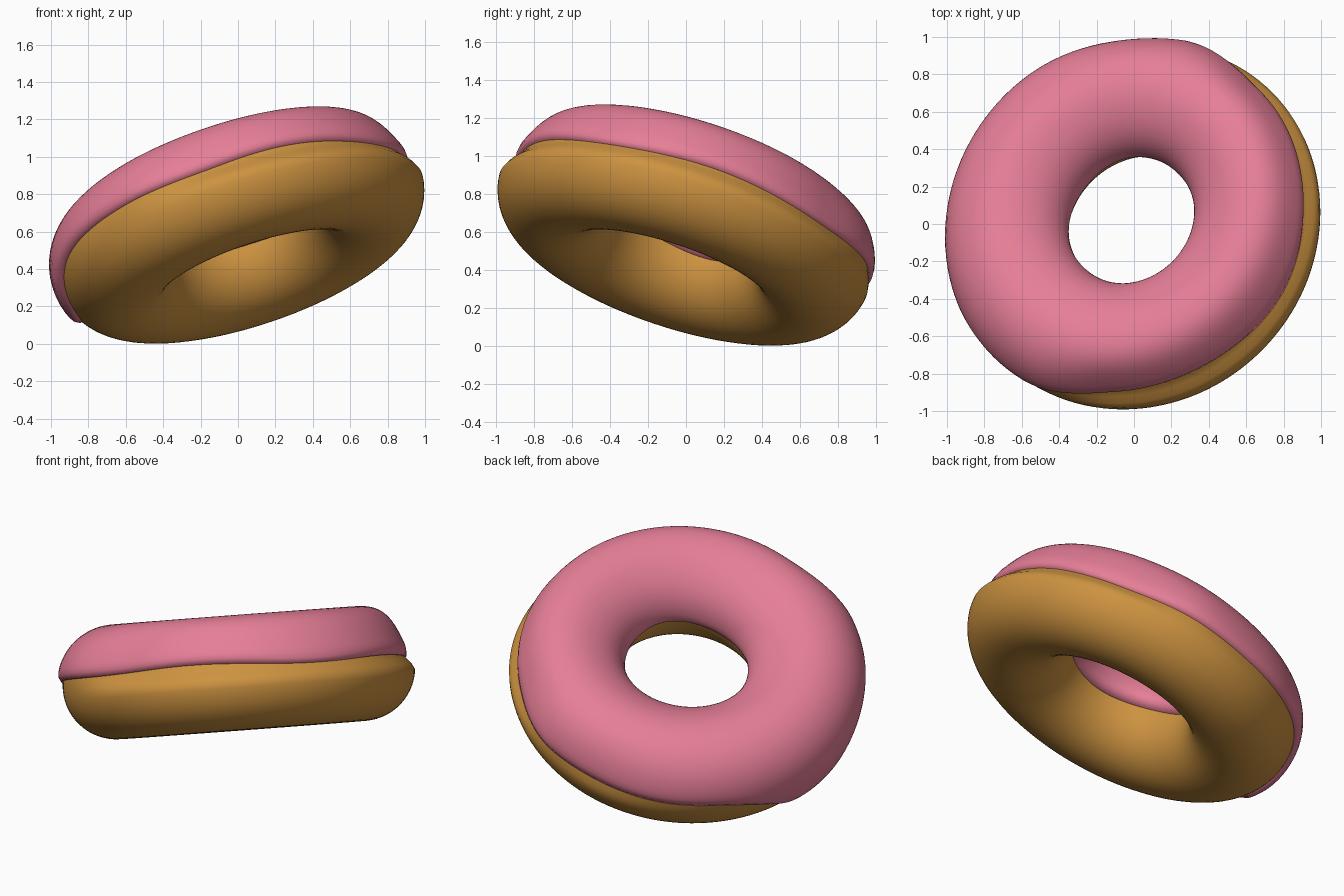
import bpy, bmesh, math
from mathutils import Matrix, Vector

if "Cube" in bpy.data.objects:
    bpy.data.objects.remove(bpy.data.objects["Cube"])

R, r, TH = 0.71, 0.31, 0.03          # ring radius, tube radius, icing thickness
TILT = math.radians(25.5)
FRAME = Matrix.Translation((0.01, -0.005, 0.617)) @ Matrix.Rotation(-TILT, 4, Vector((1, 1, 0)).normalized())
SEG = 120


def material(name, col):
    m = bpy.data.materials.new(name)
    m.diffuse_color = (*col, 1)
    m.use_nodes = True
    m.node_tree.nodes["Principled BSDF"].inputs["Base Color"].default_value = m.diffuse_color
    return m


def ring_mesh(name, section, mat):
    """Sweep section(theta) -> [(radius, height)] round the ring axis as a closed tube."""
    bm = bmesh.new()
    rings = []
    for i in range(SEG):
        t = 2 * math.pi * i / SEG
        rings.append([bm.verts.new(FRAME @ Vector((p * math.cos(t), p * math.sin(t), h)))
                      for p, h in section(t)])
    n = len(rings[0])
    for i in range(SEG):
        a, b = rings[i], rings[(i + 1) % SEG]
        for j in range(n):
            k = (j + 1) % n
            bm.faces.new((a[j], b[j], b[k], a[k]))
    bmesh.ops.recalc_face_normals(bm, faces=bm.faces)
    me = bpy.data.meshes.new(name)
    bm.to_mesh(me)
    bm.free()
    me.materials.append(mat)
    ob = bpy.data.objects.new(name, me)
    bpy.context.collection.objects.link(ob)
    for p in me.polygons:
        p.use_smooth = True
    return ob


def smooth(a, b, x):
    u = max(0.0, min(1.0, (x - a) / (b - a)))
    return u * u * (3 - 2 * u)


def offset(t, centre):
    return (math.degrees(t) - centre + 180) % 360 - 180


def bump(t, centre, width):
    return math.exp(-(offset(t, centre) / width) ** 2)


def at(t, phi, rad):
    """Point of the tube section; the raised side is squeezed in above the waist."""
    deg = (math.degrees(phi) + 180) % 360 - 180
    squeeze = 0.065 * (1 - smooth(68, 100, abs(offset(t, 337)))) + 0.025 * bump(t, 92, 22)
    squeeze *= smooth(-8, 14, deg) * (1 - smooth(25, 85, deg))
    return (R + rad * math.cos(phi) - squeeze, rad * math.sin(phi))


def dough_section(t):
    return [at(t, 2 * math.pi * j / 60, r) for j in range(60)]


def icing_section(t):
    # wavy outer edge with one drip on the low left side
    lo = math.radians(7 + 1.5 * math.sin(5 * t + 1) + 1.5 * math.sin(3 * t)
                      + 6 * bump(t, 295, 70) + 4 * bump(t, 110, 25) - 42 * bump(t, 172, 20))
    hi = math.radians(178 + 3 * math.sin(3 * t))
    pts = [at(t, lo + 0.02, r - 0.05)]
    n = 36
    for j in range(n + 1):
        u = j / n
        phi = lo + (hi - lo) * u
        edge = min(1.0, min(u, 1 - u) * 14)      # rounded lip
        th = TH + 0.014 * math.sin(max(0, phi)) + 0.02 * smooth(110, 160, math.degrees(phi))
        pts.append(at(t, phi, r + 0.008 + (th - 0.008) * math.sqrt(1 - (1 - edge) ** 2)))
    # underside, hidden inside the dough
    for j in range(9):
        pts.append(at(t, hi - 0.02 - (hi - lo - 0.04) * j / 9, r - 0.05))
    return pts


ring_mesh("dough", dough_section, material("golden brown dough", (0.61, 0.29, 0.052)))
ring_mesh("icing", icing_section, material("pink icing", (0.79, 0.21, 0.31)))
